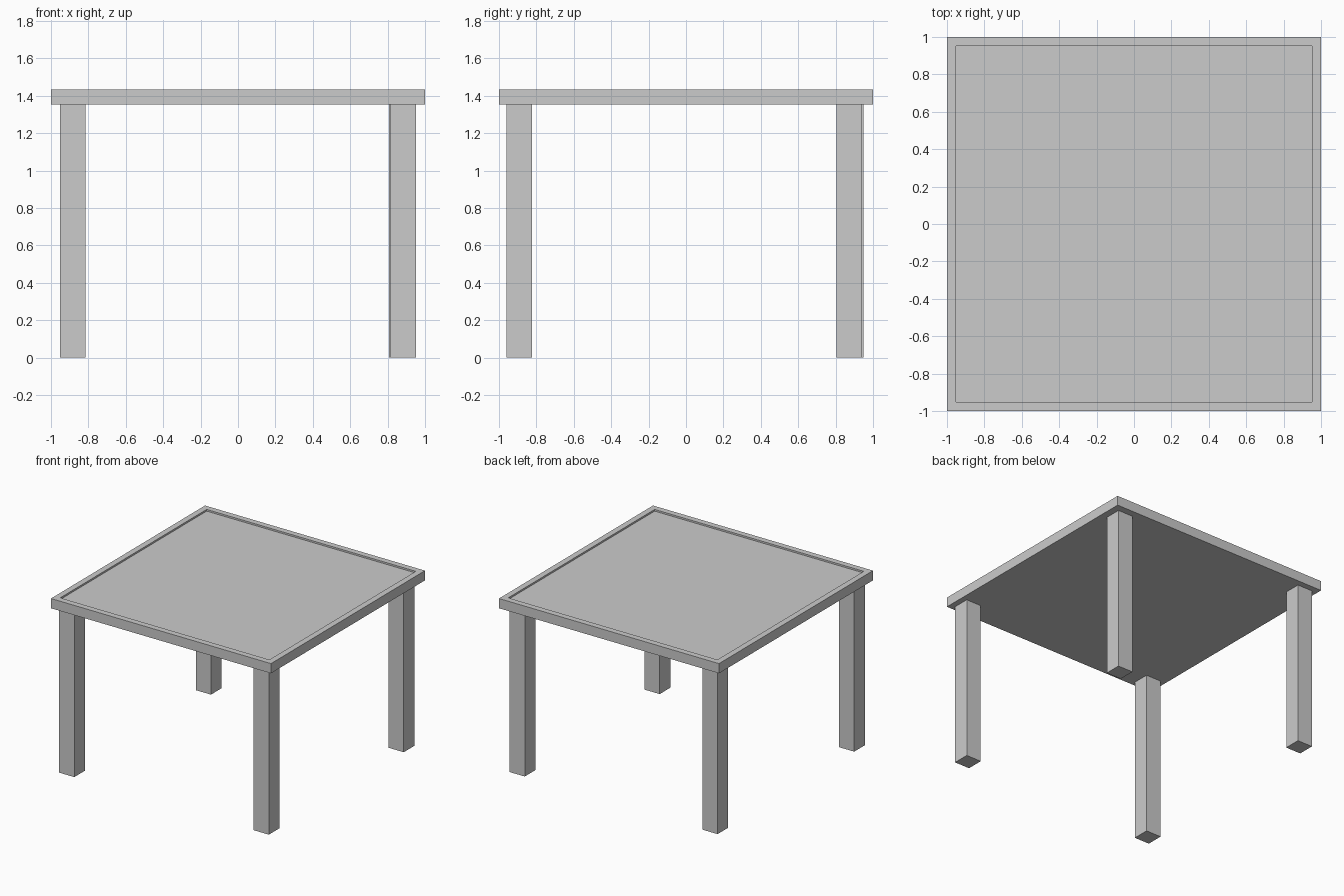
import bpy, bmesh

if "Cube" in bpy.data.objects:
    bpy.data.objects.remove(bpy.data.objects["Cube"])

TOP, UNDER = 1.433, 1.353
LEG = 0.137


def box(name, x0, y0, z0, x1, y1, z1):
    bm = bmesh.new()
    bmesh.ops.create_cube(bm, size=1)
    for v in bm.verts:
        v.co = ((x0 + x1) / 2 + v.co.x * (x1 - x0),
                (y0 + y1) / 2 + v.co.y * (y1 - y0),
                (z0 + z1) / 2 + v.co.z * (z1 - z0))
    return bm, name


def finish(bm, name):
    mesh = bpy.data.meshes.new(name)
    bm.to_mesh(mesh)
    bm.free()
    obj = bpy.data.objects.new(name, mesh)
    bpy.context.collection.objects.link(obj)
    return obj


# Table top: slab with a shallow recessed panel inside a narrow rim
bm, name = box("table_top", -1, -1, UNDER, 1, 1, TOP)
bm.normal_update()
panel = max(bm.faces, key=lambda f: f.calc_center_median().z)
bmesh.ops.inset_region(bm, faces=[panel], thickness=0.07)
ext = bmesh.ops.extrude_face_region(bm, geom=[panel])
moved = [g for g in ext["geom"] if isinstance(g, bmesh.types.BMVert)]
bmesh.ops.translate(bm, verts=moved, vec=(0, 0, -0.014))
if panel.is_valid:
    bmesh.ops.delete(bm, geom=[panel], context="FACES_ONLY")
bmesh.ops.recalc_face_normals(bm, faces=bm.faces)
finish(bm, name)

# Legs: near-symmetric, each placed by its lower x / y corner
legs = {
    "front_left_leg": (-0.952, -0.961),
    "front_right_leg": (0.816, -0.961),
    "back_left_leg": (-0.952, 0.813),
    "back_right_leg": (0.806, 0.805),
}
for name, (x, y) in legs.items():
    finish(*box(name, x, y, 0, x + LEG, y + LEG, UNDER))
